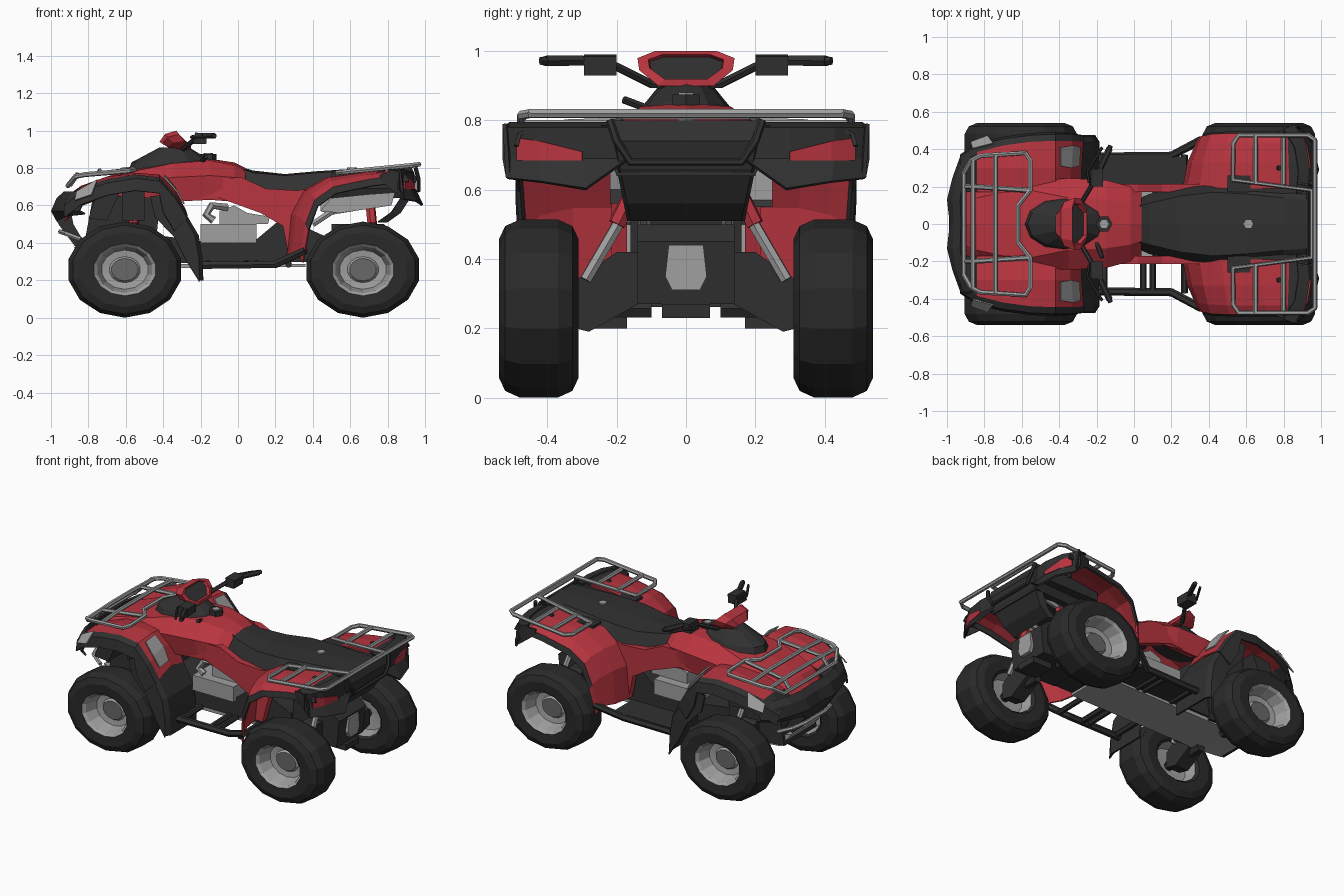
import bpy, bmesh, math

if "Cube" in bpy.data.objects:
    bpy.data.objects.remove(bpy.data.objects["Cube"])

def mat(name, r, g, b):
    m = bpy.data.materials.new(name)
    m.diffuse_color = (r, g, b, 1)
    m.use_nodes = True
    m.node_tree.nodes["Principled BSDF"].inputs["Base Color"].default_value = m.diffuse_color
    return m

RED = mat("red paint", 0.48, 0.035, 0.05)
BLACK = mat("black plastic", 0.03, 0.03, 0.03)
TYRE = mat("tyre rubber", 0.023, 0.023, 0.023)
METAL = mat("light grey metal", 0.35, 0.35, 0.35)
DARKMETAL = mat("dark grey metal", 0.14, 0.14, 0.14)

def finish(name, me, mats, mirror=False, thick=0):
    for m in mats:
        me.materials.append(m)
    ob = bpy.data.objects.new(name, me)
    bpy.context.collection.objects.link(ob)
    if mirror:
        mod = ob.modifiers.new("mirror", 'MIRROR')
        mod.use_axis = (False, True, False)
    if thick:
        mod = ob.modifiers.new("thickness", 'SOLIDIFY')
        mod.thickness = thick
        mod.offset = -1
    return ob

def build(name, verts, faces, mats, idx=None, mirror=False, thick=0):
    me = bpy.data.meshes.new(name)
    me.from_pydata(verts, [], faces)
    if idx:
        for p, i in zip(me.polygons, idx):
            p.material_index = i
    bm = bmesh.new()
    bm.from_mesh(me)
    bmesh.ops.remove_doubles(bm, verts=bm.verts, dist=1e-5)
    bmesh.ops.recalc_face_normals(bm, faces=bm.faces)
    bm.to_mesh(me)
    bm.free()
    return finish(name, me, mats, mirror, thick)

def grid(name, rows, mats, rule=None, mirror=True, thick=0.012):
    n = len(rows[0])
    faces, idx = [], []
    for i in range(len(rows) - 1):
        for j in range(n - 1):
            a = i * n + j
            faces.append((a, a + 1, a + n + 1, a + n))
            idx.append(rule(i, j) if rule else 0)
    return build(name, [p for r in rows for p in r], faces, mats, idx, mirror, thick)

def rings(name, loops, mats, cap=0):
    n = len(loops[0])
    faces = [(i * n + j, i * n + (j + 1) % n, (i + 1) * n + (j + 1) % n, (i + 1) * n + j)
             for i in range(len(loops) - 1) for j in range(n)]
    idx = [0] * len(faces) + [0, cap]
    faces += [tuple(range(n)), tuple(range((len(loops) - 1) * n, len(loops) * n))]
    return build(name, [p for l in loops for p in l], faces, mats, idx)

def prism(name, pts, a, b, m, mirror=False, axis='y'):
    place = (lambda p, d: (p[0], d, p[1])) if axis == 'y' else (lambda p, d: (d, p[0], p[1]))
    n = len(pts)
    faces = [tuple(range(n)), tuple(range(n, 2 * n))]
    faces += [(i, (i + 1) % n, n + (i + 1) % n, n + i) for i in range(n)]
    return build(name, [place(p, d) for d in (a, b) for p in pts], faces, [m], None, mirror)

def box(name, x, y, z, m, mirror=False):
    return prism(name, [(x[0], z[0]), (x[1], z[0]), (x[1], z[1]), (x[0], z[1])], y[0], y[1], m, mirror)

def tube(name, pts, r, m, mirror=False, closed=False):
    cu = bpy.data.curves.new(name, 'CURVE')
    cu.dimensions = '3D'
    sp = cu.splines.new('POLY')
    sp.points.add(len(pts) - 1)
    for p, c in zip(sp.points, pts):
        p.co = (*c, 1)
    sp.use_cyclic_u = closed
    cu.bevel_depth, cu.bevel_resolution, cu.use_fill_caps = r, 1, True
    tmp = bpy.data.objects.new("tmp", cu)
    me = bpy.data.meshes.new_from_object(tmp)
    bpy.data.objects.remove(tmp)
    me.materials.clear()
    for p in me.polygons:
        p.use_smooth = False
    return finish(name, me, [m], mirror)

def both(pts):  # half outline plus its mirrored half
    return pts + [(x, -y, z) for x, y, z in reversed(pts)]

# Wheels: turned profile (radius, y), stretched along x
prof = [(0, .45), (.06, .45), (.07, .435), (.105, .44), (.125, .52), (.14, .535), (.2, .54), (.238, .522),
        (.257, .48), (.257, .37), (.238, .328), (.2, .31), (.14, .315), (.125, .33), (.11, .40), (0, .41)]
SIDES = 14
for label, cx in (("front", -.605), ("rear", .668)):
    rows = []
    for k in range(SIDES + 1):
        t = 2 * math.pi * (k + .5) / SIDES
        rows.append([(cx + 1.2 * r * math.cos(t), y, .257 + r * math.sin(t)) for r, y in prof])
    grid(label + "_wheels", rows, [TYRE, METAL, DARKMETAL],
         lambda i, j: 2 if j < 1 else 1 if j < 5 or j > 12 else 0, True, 0)

# Red hood and tank cover
B = [(-.93, .10, .60, .15, .56, .16, .52, .64), (-.84, .14, .70, .19, .65, .2, .6, .705),
     (-.7, .17, .745, .21, .70, .22, .65, .755), (-.55, .18, .785, .23, .72, .22, .65, .80),
     (-.35, .14, .825, .245, .75, .22, .62, .835), (-.15, .13, .84, .235, .76, .21, .63, .85),
     (-.02, .11, .815, .20, .75, .195, .62, .83), (.04, .09, .79, .17, .72, .17, .60, .80)]
grid("hood_and_tank", [[(x, 0, t), (x, a, b), (x, c, d), (x, e, f)] for x, a, b, c, d, e, f, t in B], [RED])
# Red side blades running down to the rear fenders
prism("side_blade", [(-.3, .63), (-.1, .64), (.12, .56), (.24, .49), (.27, .34), (.33, .34), (.4, .6), (.5, .72),
                     (.32, .68), (.15, .69), (.02, .75), (-.25, .74)], .17, .215, RED, True)

# Seat
S = [(-.03, .08, .815, .11, .74, .82), (.08, .11, .775, .16, .68, .787), (.25, .15, .76, .2, .65, .768),
     (.42, .17, .775, .215, .69, .783), (.6, .16, .785, .21, .72, .795), (.8, .14, .79, .22, .72, .80),
     (.93, .13, .79, .23, .72, .795)]
grid("seat", [[(x, 0, t), (x, a, b), (x, c, d), (x, c - .03, .64), (x, 0, .64)] for x, a, b, c, d, t in S], [BLACK])
box("rear_deck", (.5, .93), (-.26, .26), (.69, .77), BLACK)
tube("seat_button", [(.61, 0, .79), (.61, 0, .802)], .027, METAL)

# Rear fenders: inner x, z and outer x, y, z
F = [(.26, .34, .33, .44, .33), (.28, .55, .36, .47, .5), (.35, .68, .41, .48, .63), (.47, .75, .51, .485, .70),
     (.7, .78, .7, .485, .74), (.83, .785, .82, .487, .755), (.92, .785, .9, .485, .765)]
grid("rear_fenders", [[(a, .19, b), (.65 * a + .35 * c, .33, b), (.25 * a + .75 * c, d - .05, .4 * b + .6 * e + .01),
                       (c, d, e), (c + .015, d + .01, e - .035)] for a, b, c, d, e in F],
     [RED, BLACK], lambda i, j: 1 if (j == 3 and i) or i == 5 else 0)

# Front fenders with black rims
F = [(-.93, .63, -.93, .36, .60), (-.84, .70, -.84, .42, .67), (-.7, .755, -.7, .455, .72), (-.55, .775, -.55, .475, .745),
     (-.42, .765, -.42, .48, .73), (-.34, .69, -.33, .48, .63), (-.28, .58, -.27, .475, .53)]
grid("front_fenders", [[(a, .17, b - .02), (a, .3, b), (c, d - .035, e + .02), (c, d, e),
                        (c - (.07 if i > 4 else 0), d + .012, e - .065)] for i, (a, b, c, d, e) in enumerate(F)],
     [RED, BLACK], lambda i, j: 1 if j > 1 or i == 0 else 0)
grid("mudguards", [[(x, .17, z), (x, .44, z), (x - .02, .47, z), (x - w, .475, z - .01)] for x, z, w in
                   ((-.34, .66, .13), (-.275, .55, .17), (-.21, .44, .13), (-.19, .32, .09), (-.185, .2, .02))], [BLACK])
grid("fender_plates", [[(-.39, .31, .765), (-.39, .41, .755)], [(-.335, .30, .70), (-.325, .42, .68)],
                       [(-.29, .31, .62), (-.285, .41, .61)]], [METAL], None, True, .008)

# Front nose, grille and bumper
N = [(0, -.955, -.985), (.13, -.96, -1.0), (.25, -.94, -.97), (.36, -.90, -.93), (.43, -.81, -.85)]
grid("nose", [[(a + .03, y, .675), (a - .01, y, .64), (b, y, .57), (b + .03, y, .50 + y * .12)] for y, a, b in N], [BLACK])
prism("front_bumper", [(-.99, .57), (-.96, .5), (-.87, .38), (-.82, .40), (-.88, .5), (-.9, .6)], -.13, .13, BLACK)
tube("bumper_bar", both([(-.84, .24, .42), (-.92, .2, .45), (-.95, .1, .46)]), .013, METAL)
grid("headlights", [[(-.86, .4, .672), (-.87, .435, .625)], [(-.75, .428, .735), (-.78, .468, .655)]],
     [METAL], None, True, .008)
prism("lamp_housing", [(-.8, .53), (-.7, .52), (-.62, .70), (-.75, .68)], .22, .36, BLACK, True)
prism("front_inner_body", [(-.84, .3), (-.45, .27), (-.42, .6), (-.45, .74), (-.64, .72), (-.78, .62)], -.17, .17, BLACK)
box("front_arch_panel", (-.62, -.5), (.17, .27), (.52, .71), BLACK, True)

# Console, fuel cap and instrument pod
def oval(cx, rx, ry, z, slope=0):
    return [(cx + rx * math.cos(t), ry * math.sin(t), z + slope * math.cos(t))
            for t in (2 * math.pi * k / 12 for k in range(12))]
rings("console", [oval(-.37, .215, .145, .80, .015), oval(-.37, .2, .125, .842, .012), oval(-.34, .08, .07, .91)], [BLACK])
tube("fuel_cap", [(-.16, 0, .83), (-.16, 0, .875)], .045, BLACK)
tube("fuel_cap_top", [(-.16, 0, .875), (-.16, 0, .88)], .025, METAL)
rim = [(.08, .90), (.135, .945), (.14, .98), (.09, 1.0)]
rim += [(-y, z) for y, z in reversed(rim)]
def pod(x0, s, zs, zc):
    return [(x0 - (z - .95) * .8, y * s, zc + (z - .95) * zs) for y, z in rim]
rings("instrument_pod", [pod(-.38, .5, .5, .915), pod(-.35, .85, .85, .94), pod(-.29, 1, 1, .95), pod(-.29, .78, .7, .955),
                         pod(-.31, .75, .65, .95)], [RED, BLACK], 1)
tube("steering_stem", [(-.36, 0, .8), (-.3, 0, .92)], .04, BLACK)

# Handlebars
tube("handlebars", [(-.3, 0, .90), (-.29, .1, .905), (-.23, .2, .955), (-.2, .25, .975), (-.125, .42, .972)], .013, BLACK, True)
tube("grips", [(-.18, .3, .973), (-.13, .405, .972)], .017, BLACK, True)
prism("switch_boxes", [(-.24, .93), (-.17, .93), (-.165, .985), (-.23, .99)], .2, .295, BLACK, True)
tube("brake_levers", [(-.24, .22, .97), (-.25, .28, .965), (-.17, .41, .965)], .008, BLACK, True)
tube("gear_lever", [(-.2, -.1, .83), (-.17, -.18, .86)], .012, BLACK)

# Front rack
R = .0135
tube("front_rack_frame", both([(-.91, .27, .705), (-.87, .34, .755), (-.82, .365, .765), (-.58, .38, .785), (-.555, .34, .79),
                               (-.555, .18, .795), (-.62, .1, .79)]), R, METAL, False, True)
tube("front_rack_cross_bar", both([(-.74, .37, .772), (-.74, .16, .785)]), R, METAL)
tube("front_rack_long_bars", [(-.9, .2, .705), (-.86, .2, .76), (-.56, .18, .792)], R, METAL, True)
tube("front_rack_front_bar", both([(-.86, .345, .757), (-.86, .1, .765)]), R, METAL)

# Rear rack
tube("rear_rack_frame", both([(.95, .18, .815), (.53, .235, .775), (.53, .43, .775), (.56, .475, .778), (.93, .475, .815),
                              (.967, .45, .82)]), R, METAL, False, True)
tube("rear_rack_end_bar", [(.967, -.45, .82), (.967, .45, .82)], R, METAL)
for x in (.65, .8):
    tube("rear_rack_cross_bars", [(x, .21, .79), (x, .475, .79)], R, METAL, True)
tube("rack_supports", [(.75, .3, .74), (.78, .3, .79)], .014, BLACK, True)

# Rear fascia, tail lights and centre panel
C = [(.17, .93, .95, .69), (.29, .94, .99, .605), (.42, .92, .96, .625), (.52, .86, .89, .635)]
grid("rear_fascia", [[(x - .06, y - .01, .795), (x, y + .01, .78), (x, y + .01, .69), (b, y, z)] for y, x, b, z in C], [BLACK])
grid("fascia_sides", [[(.76, .49, .765), (.76, .49, .73)], [(.82, .51, .78), (.84, .51, .67)],
                      [(.87, .53, .79), (.89, .52, .635)]], [BLACK])
grid("tail_lights", [[(.948, .3, .71), (.948, .3, .685)], [(.928, .42, .74), (.928, .42, .685)],
                     [(.893, .49, .75), (.893, .49, .685)]], [RED], None, True, .008)
grid("rear_centre_panel", [[(x, 0, z), (x, y, z), (x - .05, y + .01, z)] for x, y, z in
                           ((.93, .215, .8), (.955, .205, .74), (.935, .19, .66), (.87, .17, .56), (.8, .16, .51))], [BLACK])
tube("tail_loop", both([(.95, .22, .8), (.965, .2, .74), (.965, .16, .68)]), .012, BLACK)

# Engine, frame and belly
box("engine_case", (-.2, .1), (-.19, .19), (.4, .5), METAL)
prism("engine_cylinder", [(-.1, .5), (.16, .5), (.17, .54), (.05, .56), (-.02, .6), (-.1, .57)], -.13, .13, METAL)
tube("exhaust_pipe", [(-.06, -.12, .59), (-.14, -.16, .6), (-.17, -.17, .55), (-.13, -.17, .52)], .022, METAL)
prism("frame", [(-.5, .29), (.5, .3), (.5, .42), (.28, .52), (.22, .52), (.1, .42), (-.2, .41), (-.5, .45)], -.16, .16, BLACK)
prism("belly_plate", [(-.88, .38), (-.8, .28), (-.6, .262), (.36, .272), (.36, .288), (-.6, .288)], -.15, .15, METAL)
prism("muffler", [(.44, .57), (.5, .55), (.62, .57), (.62, .66), (.5, .66), (.44, .62)], .14, .25, METAL, False)
prism("exhaust_side", [(.44, .57), (.55, .56), (.82, .6), (.84, .67), (.7, .66), (.5, .64)], -.22, -.14, METAL)
tube("rear_frame_tubes", [(.4, .12, .5), (.55, .13, .6), (.85, .13, .66)], .018, METAL, True)

# Foot rests: rails both sides, solid floor on one side only
tube("foot_rails", [(-.2, .36, .28), (.2, .365, .285), (.36, .45, .36)], .022, BLACK, True)
for x in (-.16, .05, .1, .27):
    tube("foot_rail_bars", [(x, .14, .29), (x, .37, .285)], .018, BLACK, True)
box("foot_floor", (-.2, .28), (.14, .36), (.285, .305), BLACK)

# Suspension
for label, x in (("front", -.605), ("rear", .668)):
    prism(label + "_swing_arms", [(.12, .42), (.2, .42), (.36, .31), (.36, .21), (.28, .19), (.12, .28)],
          x - .05, x + .05, BLACK, True, 'x')
    tube(label + "_shocks", [(x + .06, .29, .34), (x + .04, .15, .58)], .018, METAL, True)
    tube(label + "_shock_springs", [(x + .05, .2, .5), (x + .04, .15, .6)], .026, RED, True)
    tube(label + "_axles", [(x, .1, .257), (x, .43, .257)], .03, BLACK, True)
prism("rear_gear_case", [(.5, .28), (.82, .27), (.84, .45), (.78, .5), (.5, .5)], -.14, .14, BLACK)
prism("gear_cover", [(-.04, .31), (.04, .31), (.06, .35), (.05, .44), (-.05, .44), (-.06, .35)], .82, .85, METAL, False, 'x')
box("tow_hitch", (.7, .84), (-.07, .07), (.23, .27), BLACK)
